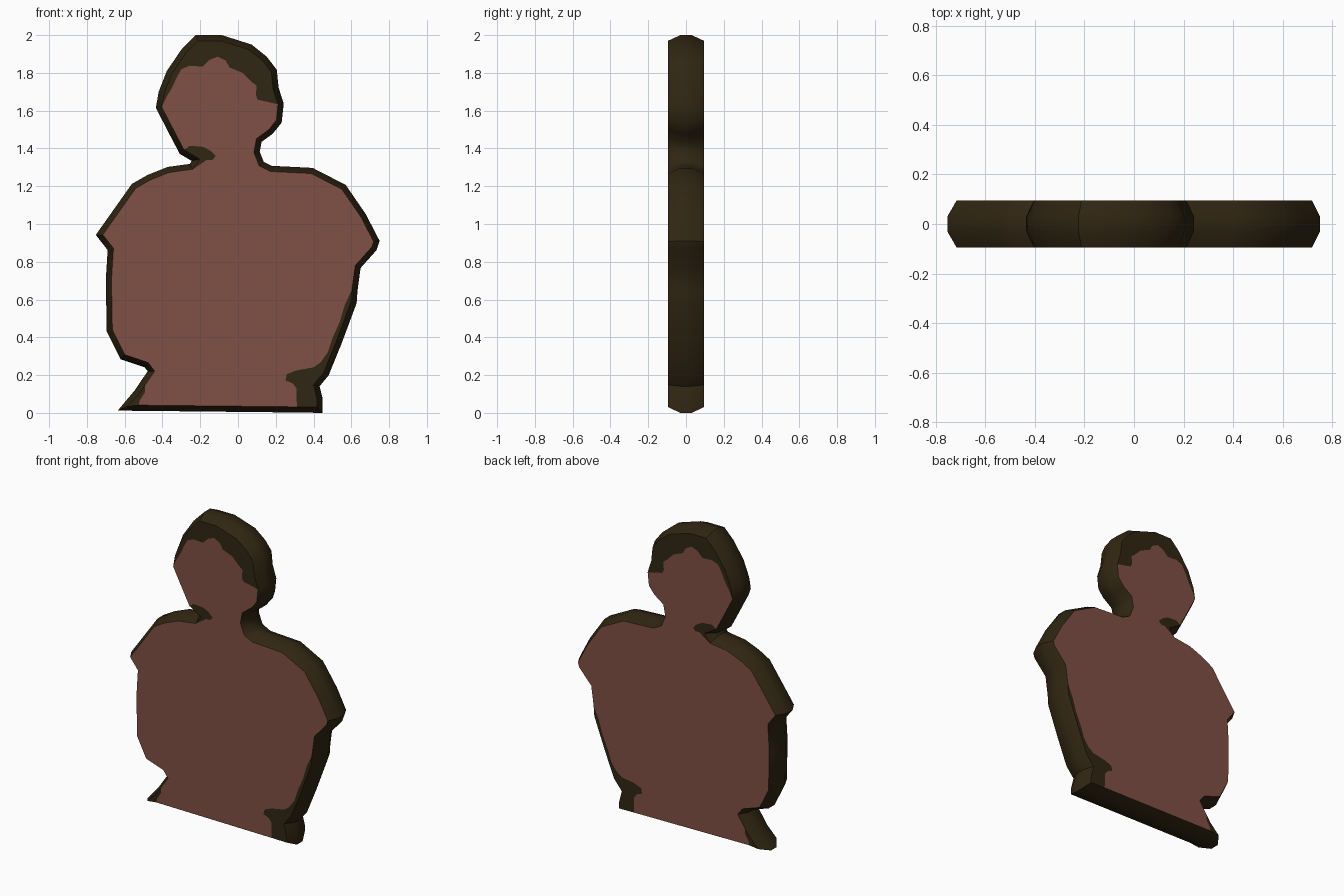
import bpy, bmesh, math
from mathutils import Vector

if "Cube" in bpy.data.objects:
    bpy.data.objects.remove(bpy.data.objects["Cube"])

# silhouette (x, z), clockwise seen from the front
OUTLINE = [(-.435, 1.615), (-.42, 1.70), (-.377, 1.81), (-.30, 1.923), (-.224, 2.0), (-.086, 2.0), (.072, 1.95),
    (.152, 1.886), (.205, 1.817), (.215, 1.722), (.242, 1.637), (.231, 1.536), (.184, 1.478), (.125, 1.435),
    (.115, 1.382), (.136, 1.329), (.178, 1.308), (.395, 1.297), (.57, 1.207), (.676, 1.053), (.75, .91),
    (.734, .862), (.649, .767), (.633, .65), (.628, .581), (.549, .369), (.48, .199), (.432, .141), (.448, .077),
    (.448, 0), (.311, .002), (-.525, .011), (-.637, .012), (-.547, .119), (-.515, .167), (-.478, .22),
    (-.494, .241), (-.621, .284), (-.695, .432), (-.70, .703), (-.69, .862), (-.753, .942), (-.562, 1.212),
    (-.478, 1.26), (-.372, 1.302), (-.256, 1.318), (-.245, 1.334), (-.308, 1.371), (-.356, 1.462)]

# dark patches: first outline index, last outline index, inner border between them
HAIR = (0, 10, [(-.38, 1.67), (-.35, 1.72), (-.325, 1.775), (-.30, 1.82), (-.255, 1.838), (-.187, 1.833),
    (-.15, 1.87), (-.107, 1.886), (-.065, 1.865), (-.044, 1.828), (.025, 1.80), (.072, 1.753), (.099, 1.732),
    (.094, 1.684), (.104, 1.658)])
SLEEVE = (23, 30, [(.565, .57), (.538, .48), (.50, .395), (.475, .32), (.438, .268), (.40, .241), (.31, .225),
    (.258, .204), (.252, .172), (.29, .156), (.31, .13)])
HEM = (31, 34, [(-.52, .066), (-.493, .109), (-.493, .146)])
COLLAR = (45, 47, [(-.187, 1.324), (-.166, 1.34), (-.134, 1.34), (-.118, 1.361), (-.145, 1.387),
    (-.182, 1.408), (-.255, 1.414)])
PATCHES = [HAIR, SLEEVE, HEM, COLLAR]
INSET, HALF_DEPTH, HALF_FLAT = 0.03, 0.095, 0.03


def material(name, color):
    m = bpy.data.materials.new(name)
    m.diffuse_color = (*color, 1)
    m.use_nodes = True
    m.node_tree.nodes["Principled BSDF"].inputs["Base Color"].default_value = m.diffuse_color
    return m


def inset(points, d):
    """Move a clockwise outline inwards by d."""
    pts = [Vector(p) for p in points]
    out = []
    for i, p in enumerate(pts):
        a = (p - pts[i - 1]).normalized()
        b = (pts[(i + 1) % len(pts)] - p).normalized()
        na, nb = Vector((a.y, -a.x)), Vector((b.y, -b.x))
        n = (na + nb).normalized()
        out.append(p + n * min(d / max(n.dot(na), 0.1), d * 1.7))
    return out


bm = bmesh.new()


def ring(points, y):
    return [bm.verts.new((p[0], y, p[1])) for p in points]


# rounded rim: four rings from front to back
inner = inset(OUTLINE, INSET)
rings = [ring(inner, -HALF_DEPTH), ring(OUTLINE, -HALF_FLAT), ring(OUTLINE, HALF_FLAT), ring(inner, HALF_DEPTH)]
n = len(OUTLINE)
for r0, r1 in zip(rings, rings[1:]):
    for i in range(n):
        j = (i + 1) % n
        f = bm.faces.new((r0[i], r0[j], r1[j], r1[i]))
        f.smooth = True

# front and back caps, each divided into dark patches and the skin-coloured rest
for cap, y in ((rings[0], -HALF_DEPTH), (rings[3], HALF_DEPTH)):
    skin, nxt = [], 0
    for first, last, border in PATCHES:
        edge = ring(border, y)
        bm.faces.new(cap[first:last + 1] + edge[::-1])
        skin += cap[nxt:first + 1] + edge
        nxt = last
    bm.faces.new(skin + cap[nxt:]).material_index = 1

bmesh.ops.recalc_face_normals(bm, faces=bm.faces)
mesh = bpy.data.meshes.new("bust_cutout")
bm.to_mesh(mesh)
bm.free()
mesh.materials.append(material("dark brown", (0.030, 0.019, 0.006)))
mesh.materials.append(material("clay red", (0.215, 0.080, 0.060)))
bust = bpy.data.objects.new("bust_cutout", mesh)
bpy.context.collection.objects.link(bust)
bpy.context.view_layer.objects.active = bust
bust.select_set(True)
bpy.ops.object.shade_smooth_by_angle(angle=math.radians(40))
